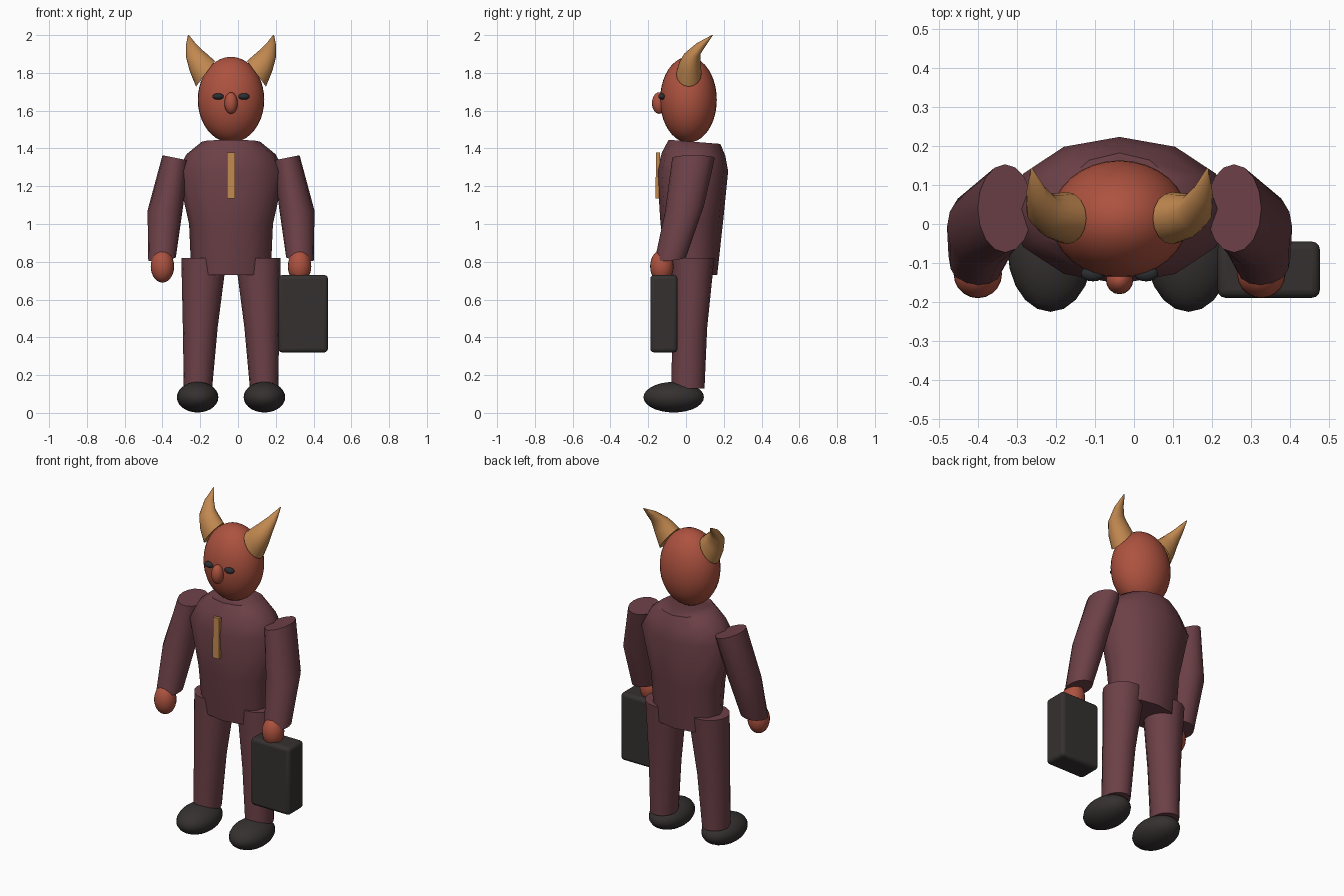
import bpy
import bmesh
from math import sin, cos, pi, radians

cube = bpy.data.objects.get("Cube")
if cube:
    bpy.data.objects.remove(cube, do_unlink=True)

AXIS = -0.037  # x of the body's own centre line


def material(name, rgb):
    m = bpy.data.materials.new(name)
    m.use_nodes = True
    m.diffuse_color = (*rgb, 1)
    m.node_tree.nodes["Principled BSDF"].inputs["Base Color"].default_value = (*rgb, 1)
    return m


SKIN = material("red skin", (0.42, 0.085, 0.05))
SUIT = material("plum cloth", (0.15, 0.052, 0.063))
HORN = material("tan horn", (0.54, 0.25, 0.08))
LEATHER = material("black leather", (0.036, 0.03, 0.03))
EYE = material("dark eye", (0.025, 0.028, 0.032))


def finish(obj, name, mat, angle=50):
    obj.name = name
    obj.data.materials.append(mat)
    bpy.ops.object.select_all(action="DESELECT")
    obj.select_set(True)
    bpy.context.view_layer.objects.active = obj
    bpy.ops.object.shade_smooth_by_angle(angle=radians(angle))
    return obj


def ellipsoid(name, mat, centre, radii, segments=24, rings=16):
    bpy.ops.mesh.primitive_uv_sphere_add(segments=segments, ring_count=rings, location=centre)
    obj = bpy.context.object
    obj.scale = radii
    bpy.ops.object.transform_apply(location=False, rotation=False, scale=True)
    return finish(obj, name, mat)


def box(name, mat, centre, size, bevel=0):
    bpy.ops.mesh.primitive_cube_add(size=1, location=centre)
    obj = bpy.context.object
    obj.scale = size
    bpy.ops.object.transform_apply(location=False, rotation=False, scale=True)
    if bevel:
        mod = obj.modifiers.new("rounded edges", "BEVEL")
        mod.width, mod.segments = bevel, 3
    return finish(obj, name, mat)


def loft(name, mat, rings, side=1, sides=16):
    """Skin over elliptical rings: (offset, y, z, rx, ry, x slope, y slope)."""
    bm = bmesh.new()
    loops = []
    for u, y, z, rx, ry, sx, sy in rings:
        loop = []
        for i in range(sides):
            a = 2 * pi * i / sides
            dx, dy = rx * cos(a), ry * sin(a)
            loop.append(bm.verts.new((AXIS + side * (u + dx), y + dy, z + sx * dx + sy * dy)))
        loops.append(loop)
    for low, high in zip(loops, loops[1:]):
        for i in range(sides):
            j = (i + 1) % sides
            bm.faces.new((low[i], low[j], high[j], high[i]))
    bm.faces.new(loops[0])
    bm.faces.new(loops[-1])
    bmesh.ops.recalc_face_normals(bm, faces=bm.faces)
    mesh = bpy.data.meshes.new(name)
    bm.to_mesh(mesh)
    bm.free()
    obj = bpy.data.objects.new(name, mesh)
    bpy.context.collection.objects.link(obj)
    return finish(obj, name, mat)


# Jacket, from hem to collar
loft("jacket", SUIT, [
    (0, 0.035, 0.73, 0.21, 0.13, 0, 0),
    (0, 0.03, 1.0, 0.222, 0.165, 0, 0),
    (0, 0.035, 1.28, 0.285, 0.188, 0, 0),
    (0, 0.04, 1.37, 0.235, 0.168, 0, -0.05),
    (0, 0.045, 1.435, 0.155, 0.137, 0, -0.08),
], sides=12)
tie = box("tie", HORN, (AXIS, -0.15, 1.257), (0.042, 0.02, 0.245))
tie.rotation_euler.x = radians(-1)

# Head
ellipsoid("head", SKIN, (AXIS, 0.013, 1.658), (0.176, 0.15, 0.227), 32, 20)
ellipsoid("nose", SKIN, (AXIS, -0.143, 1.64), (0.035, 0.037, 0.057), 16, 12)

# Paired parts
for side, label in ((1, "left"), (-1, "right")):
    def at(u):
        return AXIS + side * u

    ellipsoid(label + "_eye", EYE, (at(0.068), -0.127, 1.675), (0.031, 0.02, 0.017), 16, 10)
    loft(label + "_horn", HORN, [
        (0.135, 0.015, 1.795, 0.05, 0.067, -1.35, 0),
        (0.168, 0.02, 1.85, 0.05, 0.058, -0.85, 0.1),
        (0.193, 0.033, 1.9, 0.045, 0.045, -0.4, 0.1),
        (0.213, 0.08, 1.95, 0.026, 0.026, -0.2, -0.2),
        (0.225, 0.14, 2.0, 0.003, 0.003, 0, 0),
    ], side)
    loft(label + "_sleeve", SUIT, [
        (0.365, -0.083, 0.815, 0.073, 0.083, -0.12, 0.1),
        (0.348, -0.008, 1.08, 0.094, 0.103, -0.1, 0.15),
        (0.293, 0.04, 1.35, 0.07, 0.113, 0.2, 0),
    ], side)
    ellipsoid(label + "_hand", SKIN, (at(0.363), -0.128, 0.776), (0.062, 0.062, 0.086), 20, 14)
    loft(label + "_trouser_leg", SUIT, [
        (0.175, 0.01, 0.13, 0.075, 0.088, 0, 0),
        (0.163, 0.02, 0.45, 0.092, 0.092, 0, 0),
        (0.143, 0.038, 0.82, 0.12, 0.112, 0, 0),
    ], side)
    ellipsoid(label + "_shoe", LEATHER, (at(0.177), -0.065, 0.083), (0.11, 0.16, 0.081), 20, 14)

# Case held in the left hand
box("briefcase", LEATHER, (0.345, -0.117, 0.525), (0.262, 0.144, 0.41), 0.02)
